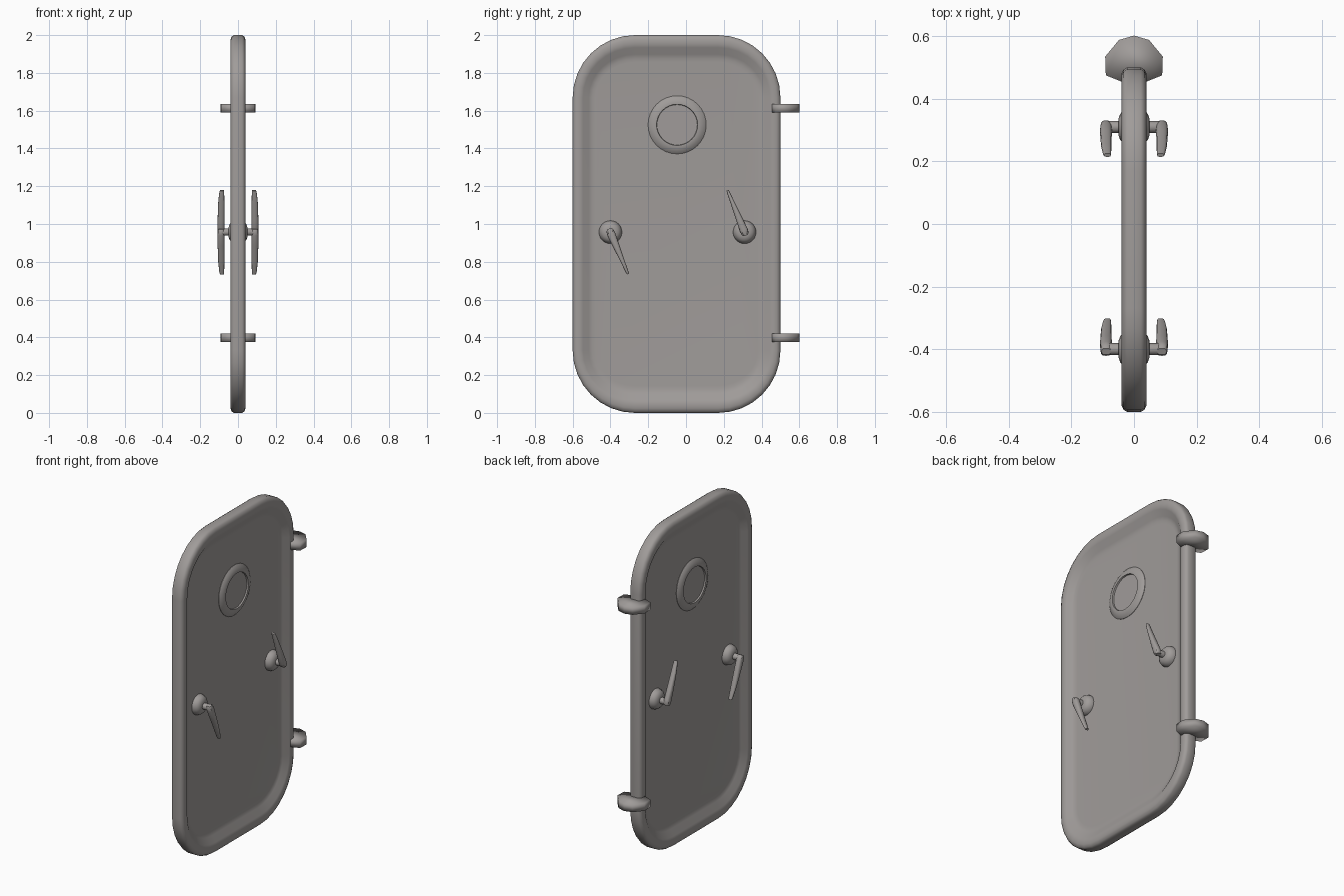
import bpy, bmesh, math
from mathutils import Vector

if "Cube" in bpy.data.objects:
    bpy.data.objects.remove(bpy.data.objects["Cube"])

metal = bpy.data.materials.new("warm grey metal")
metal.diffuse_color = (0.35, 0.33, 0.32, 1)
metal.use_nodes = True
metal.node_tree.nodes["Principled BSDF"].inputs["Base Color"].default_value = metal.diffuse_color


def loft(name, rings, angle=35):
    """Skin closed rings of points, cap both ends, smooth by angle."""
    bm = bmesh.new()
    loops = [[bm.verts.new(p) for p in ring] for ring in rings]
    n = len(loops[0])
    for a, b in zip(loops, loops[1:]):
        for i in range(n):
            j = (i + 1) % n
            bm.faces.new((a[i], a[j], b[j], b[i]))
    bm.faces.new(loops[0])
    bm.faces.new(loops[-1])
    bmesh.ops.recalc_face_normals(bm, faces=bm.faces)
    me = bpy.data.meshes.new(name)
    bm.to_mesh(me)
    bm.free()
    ob = bpy.data.objects.new(name, me)
    bpy.context.collection.objects.link(ob)
    me.materials.append(metal)
    bpy.ops.object.select_all(action='DESELECT')
    ob.select_set(True)
    bpy.context.view_layer.objects.active = ob
    bpy.ops.object.shade_smooth_by_angle(angle=math.radians(angle))
    return ob


def rounded_rect(inset, x, radius=0.33, steps=8):
    ry, rz = radius - inset, radius - inset * 1.2
    pts = []
    for k, (cy, cz) in enumerate([(0.17, 1.67), (-0.27, 1.67), (-0.27, 0.33), (0.17, 0.33)]):
        for i in range(steps + 1):
            a = math.pi / 2 * (k + i / steps)
            pts.append((x, cy + ry * math.cos(a), cz + rz * math.sin(a)))
    return pts


def lathe(name, y, z, side, profile, n=24):
    """Turned part about the x axis; profile is (radius, x)."""
    return loft(name, [[(side * x, y + r * math.cos(2 * math.pi * i / n),
                         z + r * math.sin(2 * math.pi * i / n)) for i in range(n)]
                       for r, x in profile])


# Door leaf: rounded rim around a thin, deeply recessed panel
PANEL = 0.008
half = [(0.0, 0.022), (0.006, 0.033), (0.02, 0.04), (0.04, 0.04), (0.055, 0.036),
        (0.085, 0.014), (0.105, PANEL + 0.001), (0.12, PANEL)]
section = [(i, -x) for i, x in reversed(half)] + half
loft("door_leaf", [rounded_rect(i, x) for i, x in section], 60)

for side, tag in ((1, "right"), (-1, "left")):
    # Porthole ring and pane
    lathe("porthole_" + tag, -0.047, 1.525, side,
          [(0.154, 0), (0.154, PANEL + 0.002), (0.148, 0.015), (0.135, 0.022),
           (0.12, 0.027), (0.109, 0.027), (0.107, 0.018)], 32)

    # Two dogging handles per side
    for y, end_y, end_z, pos in ((-0.40, -0.307, 0.735, "free_edge"),
                                 (0.31, 0.22, 1.178, "hinge_edge")):
        z = 0.957
        lathe(f"handle_base_{pos}_{tag}", y, z, side,
              [(0.061, 0), (0.061, PANEL + 0.002), (0.059, 0.02), (0.053, 0.034),
               (0.042, 0.044), (0.028, 0.049), (0.016, 0.05)])
        lathe(f"handle_shaft_{pos}_{tag}", y, z, side,
              [(0.019, 0.03), (0.019, 0.095), (0.013, 0.106)], 12)
        # Lever: blade thin in the door plane, deep across it
        a, b = Vector((0, y, z)), Vector((0, end_y, end_z))
        across = (b - a).normalized().cross(Vector((1, 0, 0)))
        rings = []
        for t, w, x0, x1 in ((-0.08, 0.011, 0.074, 0.104), (-0.04, 0.019, 0.072, 0.107),
                             (0.05, 0.022, 0.071, 0.108), (0.3, 0.018, 0.071, 0.108),
                             (0.7, 0.011, 0.072, 0.105), (0.92, 0.008, 0.073, 0.100),
                             (1.0, 0.006, 0.074, 0.096)):
            c = a.lerp(b, t)
            ring = []
            for i in range(12):
                cq, sq = (math.copysign(abs(f(2 * math.pi * i / 12)) ** 0.75,
                                        f(2 * math.pi * i / 12)) for f in (math.cos, math.sin))
                ring.append(c + across * (w * cq) +
                            Vector((side * ((x0 + x1) / 2 + (x1 - x0) / 2 * sq), 0, 0)))
            rings.append(ring)
        loft(f"handle_lever_{pos}_{tag}", rings, 50)

# Hinge lugs wrapped round the hinge edge
outline = [(0, 0.602), (0.048, 0.588), (0.092, 0.535), (0.09, 0.475), (0.04, 0.455)]
outline += [(-x, y) for x, y in reversed(outline[1:])]
for z, tag in ((0.398, "lower"), (1.612, "upper")):
    rings = [[(x, y, z + h) for x, y in outline] for h in (-0.023, 0.023)]
    loft("hinge_lug_" + tag, rings, 100)
